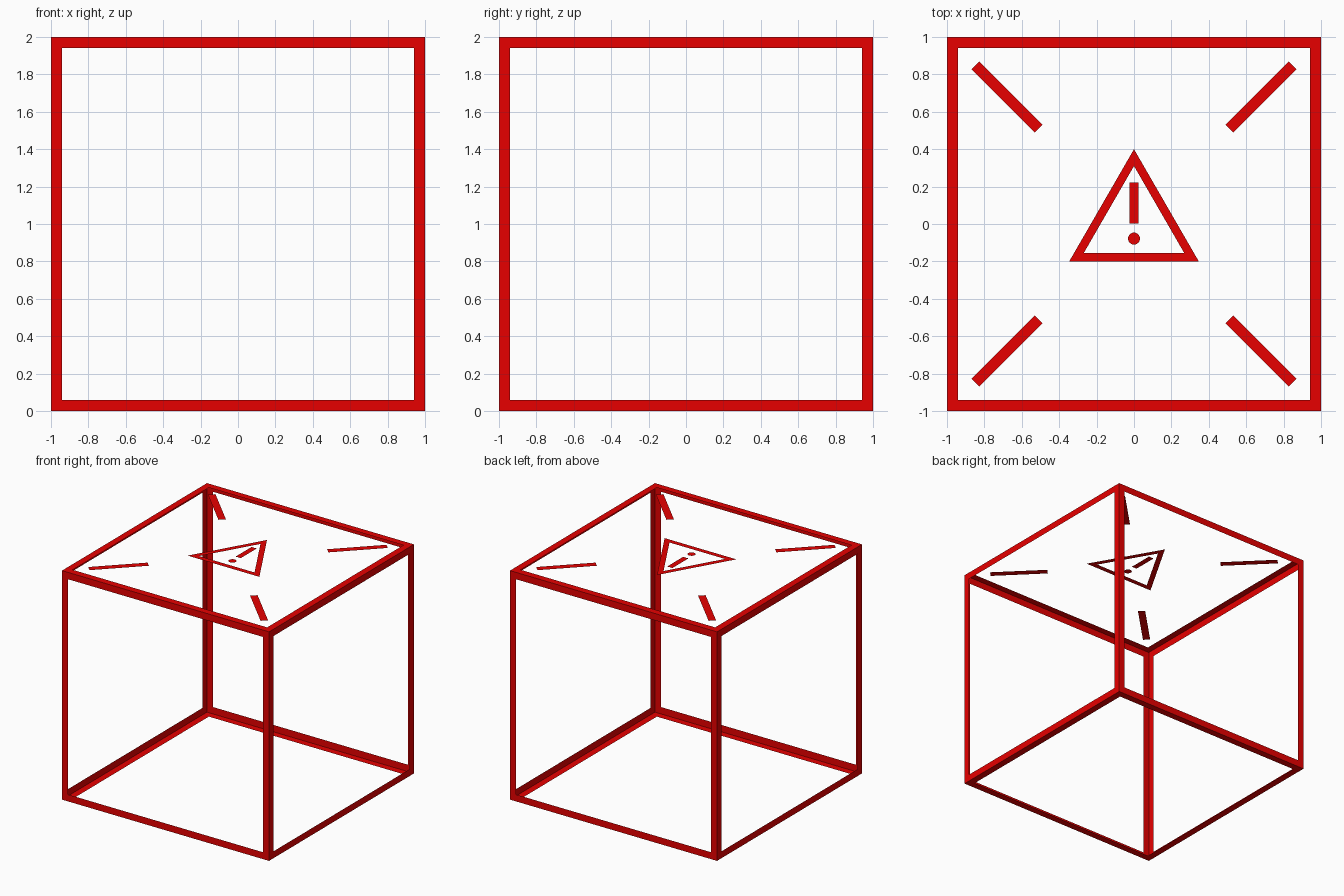
import bpy, bmesh
from math import radians, sin, cos, sqrt
from mathutils import Matrix

cube = bpy.data.objects.get("Cube")
if cube:
    bpy.data.objects.remove(cube, do_unlink=True)

red = bpy.data.materials.new("warning red")
red.use_nodes = True
colour = (0.8, 0, 0, 1)
red.diffuse_color = colour
red.node_tree.nodes["Principled BSDF"].inputs["Base Color"].default_value = colour

BAR = 0.06                                  # width of the frame strips and dashes
CENTRE = Matrix.Translation((0, 0, 1))      # middle of the cube


def finish(name, bm, matrix):
    bm.transform(matrix)
    mesh = bpy.data.meshes.new(name)
    bm.to_mesh(mesh)
    bm.free()
    mesh.materials.append(red)
    bpy.context.collection.objects.link(bpy.data.objects.new(name, mesh))


def flat_ring(name, sides, start, outer, inner, matrix):
    """Flat polygon outline, facing +z before the matrix is applied."""
    bm = bmesh.new()
    angles = [radians(start + 360 * i / sides) for i in range(sides)]
    out, inn = ([bm.verts.new((r * cos(a), r * sin(a), 0)) for a in angles]
                for r in (outer, inner))
    for i in range(sides):
        j = (i + 1) % sides
        bm.faces.new((out[i], out[j], inn[j], inn[i]))
    finish(name, bm, matrix)


def flat_strip(name, x, y, width, length, turn=0):
    """Flat rectangle lying in the top plane."""
    bm = bmesh.new()
    bmesh.ops.create_grid(bm, x_segments=1, y_segments=1, size=0.5,
                          matrix=Matrix.Diagonal((width, length, 1, 1)))
    finish(name, bm, Matrix.Translation((x, y, 2)) @ Matrix.Rotation(radians(turn), 4, "Z"))


# One flat square outline on every side of the cube
for name, angle, axis in (("top", 0, "X"), ("front", 90, "X"), ("bottom", 180, "X"),
                          ("back", 270, "X"), ("left", 90, "Y"), ("right", 270, "Y")):
    turn = Matrix.Rotation(radians(angle), 4, axis)
    flat_ring(f"{name}_frame", 4, 45, sqrt(2), sqrt(2) * (1 - BAR),
              CENTRE @ turn @ Matrix.Translation((0, 0, 1)))

# Diagonal dashes pointing at the corners
for sx, side in ((-1, "right"), (1, "left")):
    for sy, end in ((-1, "front"), (1, "back")):
        flat_strip(f"{end}_{side}_dash", sx * 0.679, sy * 0.679, BAR, 0.477, -45 * sx * sy)

# Warning sign: triangle outline, exclamation stroke and dot
flat_ring("warning_triangle", 3, 90, 0.4, 0.31, Matrix.Translation((0, 0, 2)))
flat_strip("exclamation_stroke", 0, 0.113, 0.05, 0.22)
bm = bmesh.new()
bmesh.ops.create_circle(bm, cap_ends=True, segments=32, radius=0.032)
finish("exclamation_dot", bm, Matrix.Translation((0, -0.078, 2)))
